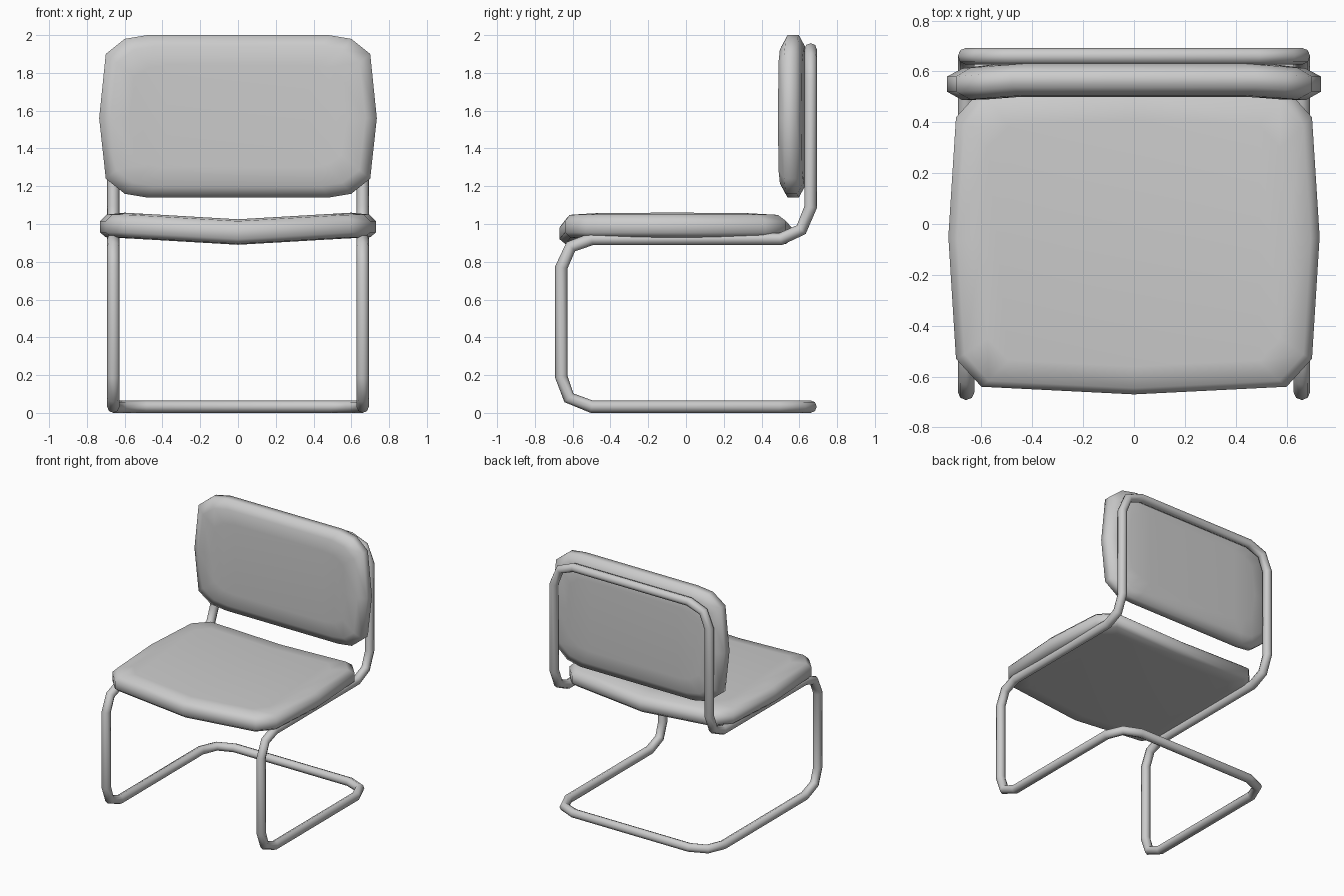
import bpy
import bmesh
import math

cube = bpy.data.objects.get("Cube")
if cube:
    bpy.data.objects.remove(cube, do_unlink=True)

GREY = (0.6, 0.6, 0.6, 1)
grey = bpy.data.materials.new("plain grey")
grey.use_nodes = True
grey.diffuse_color = GREY
grey.node_tree.nodes["Principled BSDF"].inputs["Base Color"].default_value = GREY


def cushion(name, columns, rings, place):
    """Stack inset copies of an outline; columns are (x, upper, lower) from the side inwards."""
    cols = [(-x, u, l) for x, u, l in columns] + [c for c in reversed(columns) if c[0] > 0]
    outline = [(x, u) for x, u, l in cols] + [(x, l) for x, u, l in cols[-2:0:-1]]
    half = max(x for x, v in outline)
    top, bottom = max(v for x, v in outline), min(v for x, v in outline)
    mid, tall = (top + bottom) / 2, (top - bottom) / 2
    bm = bmesh.new()
    loops = []
    for inset, depth, shift in rings:
        loops.append([bm.verts.new(place(x * (1 - inset / half),
                                         mid + (v - mid) * (1 - inset / tall) + shift,
                                         depth)) for x, v in outline])
    n = len(outline)
    for a, b in zip(loops, loops[1:]):
        for i in range(n):
            j = (i + 1) % n
            bm.faces.new((a[i], a[j], b[j], b[i]))
    # Close both sides with strips running across the width
    for loop in (loops[0], loops[-1]):
        for i in range(len(cols) - 1):
            corners = [loop[i], loop[i + 1], loop[(n - i - 1) % n], loop[(n - i) % n]]
            bm.faces.new(list(dict.fromkeys(corners)))
    bmesh.ops.recalc_face_normals(bm, faces=bm.faces)
    mesh = bpy.data.meshes.new(name)
    bm.to_mesh(mesh)
    bm.free()
    mesh.materials.append(grey)
    mesh.shade_smooth()
    obj = bpy.data.objects.new(name, mesh)
    bpy.context.collection.objects.link(obj)
    return obj


# Seat cushion, sagging towards the middle
def place_seat(x, y, depth):
    sag = 0.035 * max(0, 1 - abs(x) / 0.6)
    return x, y, 0.925 + depth - sag


cushion("seat_cushion",
        [(0.73, -0.05, -0.05), (0.7, 0.42, -0.53), (0.6, 0.53, -0.64), (0, 0.56, -0.67)],
        [(0.12, 0, 0), (0.03, 0.005, 0), (0, 0.03, 0), (0, 0.09, 0),
         (0.035, 0.125, -0.01), (0.13, 0.135, -0.02)],
        place_seat)


# Back cushion, its ends curving slightly forward
def place_back(x, z, depth):
    bend = 0.02 * max(0, (abs(x) - 0.45) / 0.25)
    return x, 0.5 + depth - min(bend, 0.02), z


cushion("back_cushion",
        [(0.735, 1.56, 1.56), (0.7, 1.9, 1.24), (0.6, 1.98, 1.16), (0.48, 2.0, 1.14)],
        [(0.16, 0, 0), (0.06, 0.005, 0), (0, 0.04, 0), (0, 0.1, 0),
         (0.06, 0.13, 0), (0.16, 0.135, 0)],
        place_back)

# One continuous bent tube: base, legs, seat rails and back hoop
side = [(0.49, 0.66, 0.033), (0.61, 0.61, 0.033), (0.66, 0.49, 0.033),
        (0.66, -0.5, 0.033), (0.66, -0.62, 0.08), (0.66, -0.66, 0.19),
        (0.66, -0.66, 0.77), (0.66, -0.61, 0.88), (0.66, -0.5, 0.92),
        (0.66, 0.5, 0.92), (0.66, 0.61, 0.97), (0.66, 0.66, 1.09),
        (0.66, 0.66, 1.76), (0.61, 0.66, 1.88), (0.49, 0.66, 1.925)]
path = side + [(-x, y, z) for x, y, z in reversed(side)]

curve = bpy.data.curves.new("tube_frame", "CURVE")
curve.dimensions = "3D"
curve.bevel_depth = 0.033
curve.bevel_resolution = 2
spline = curve.splines.new("POLY")
spline.points.add(len(path) - 1)
for point, co in zip(spline.points, path):
    point.co = (*co, 1)
spline.use_cyclic_u = True
spline.use_smooth = True
curve.materials.append(grey)
frame = bpy.data.objects.new("tube_frame", curve)
bpy.context.collection.objects.link(frame)
